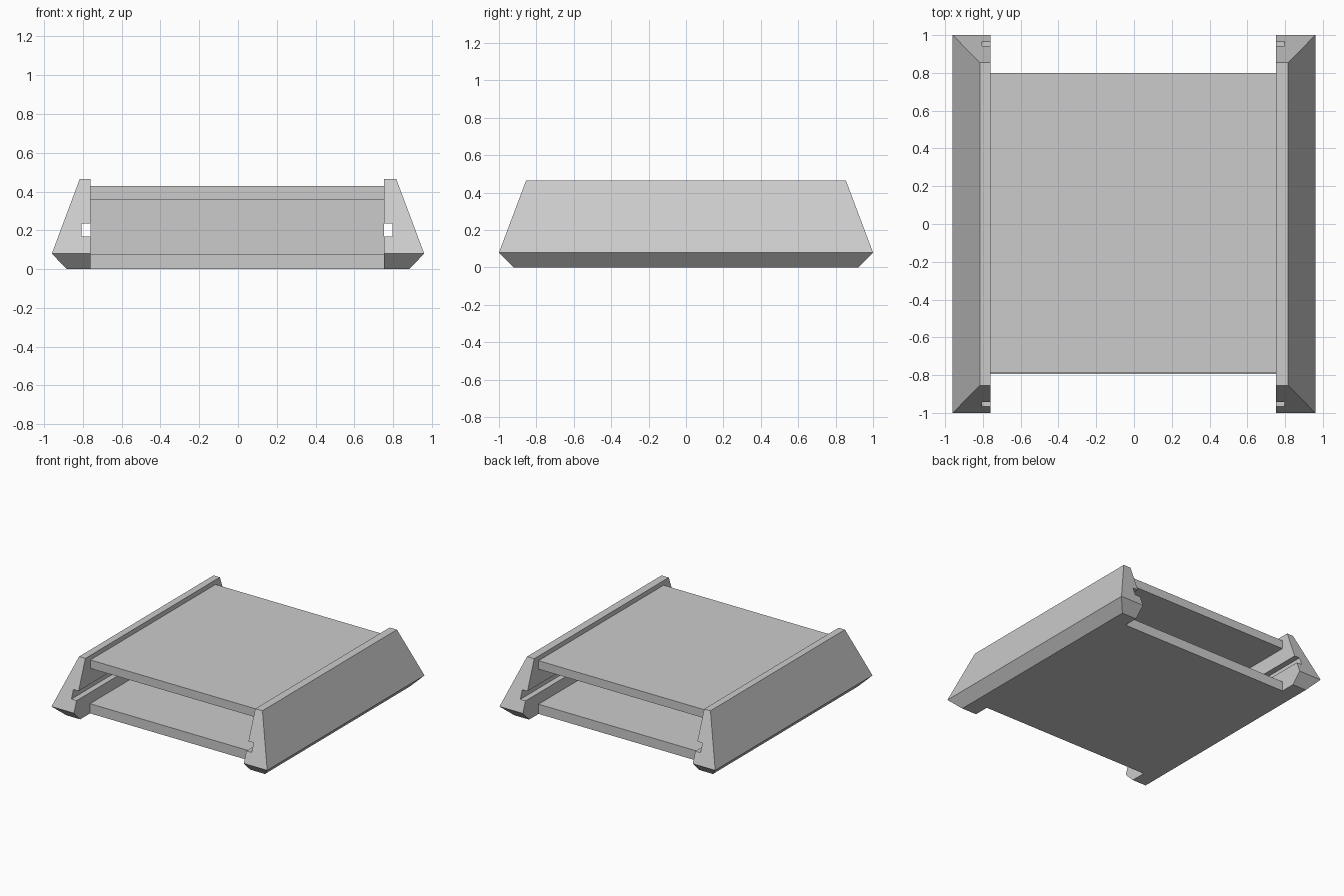
import bpy, bmesh

if "Cube" in bpy.data.objects:
    bpy.data.objects.remove(bpy.data.objects["Cube"])


def half_length(z):
    # End faces slope out from the base to z = 0.08, then back in to the top
    return 0.92 + z if z <= 0.08 else 1.0 - (z - 0.08) * 0.145 / 0.385


def add_object(name, bm):
    bmesh.ops.recalc_face_normals(bm, faces=bm.faces)
    mesh = bpy.data.meshes.new(name)
    bm.to_mesh(mesh)
    bm.free()
    obj = bpy.data.objects.new(name, mesh)
    bpy.context.collection.objects.link(obj)
    return obj


def side_rail(name, side, inner):
    # Grooved cross-section with the inner face towards the deck
    slot = inner + 0.046
    profile = [(inner, 0.0), (0.884, 0.0), (0.96, 0.08), (0.816, 0.465),
               (inner, 0.465), (inner, 0.236), (slot, 0.236), (slot, 0.168),
               (inner, 0.168), (inner, 0.08)]
    bm = bmesh.new()
    front, back = [[bm.verts.new((side * x, s * half_length(z), z))
                    for x, z in profile] for s in (-1, 1)]
    n = len(profile)
    for i in range(n):
        j = (i + 1) % n
        bm.faces.new((front[i], front[j], back[j], back[i]))
    # Each end is a lower bevel plus an upper slope
    for ring in (front, back):
        bm.faces.new([ring[i] for i in (0, 1, 2, 9)])
        bm.faces.new(ring[2:])
    add_object(name, bm)


def box(name, lo, hi):
    bm = bmesh.new()
    bmesh.ops.create_cube(bm, size=1.0)
    for v in bm.verts:
        v.co = [(a + b) / 2 + c * (b - a) for a, b, c in zip(lo, hi, v.co)]
    add_object(name, bm)


# Grooved side rails
side_rail("left_rail", -1, 0.76)
side_rail("right_rail", 1, 0.752)

# Upper and lower decks, open at both ends
box("top_deck", (-0.76, -0.79, 0.36), (0.752, 0.80, 0.428))
box("bottom_deck", (-0.76, -0.795, 0.0), (0.752, 0.80, 0.078))

# Dividing wall between the decks
box("middle_wall", (-0.76, -0.035, 0.078), (0.752, 0.035, 0.36))
